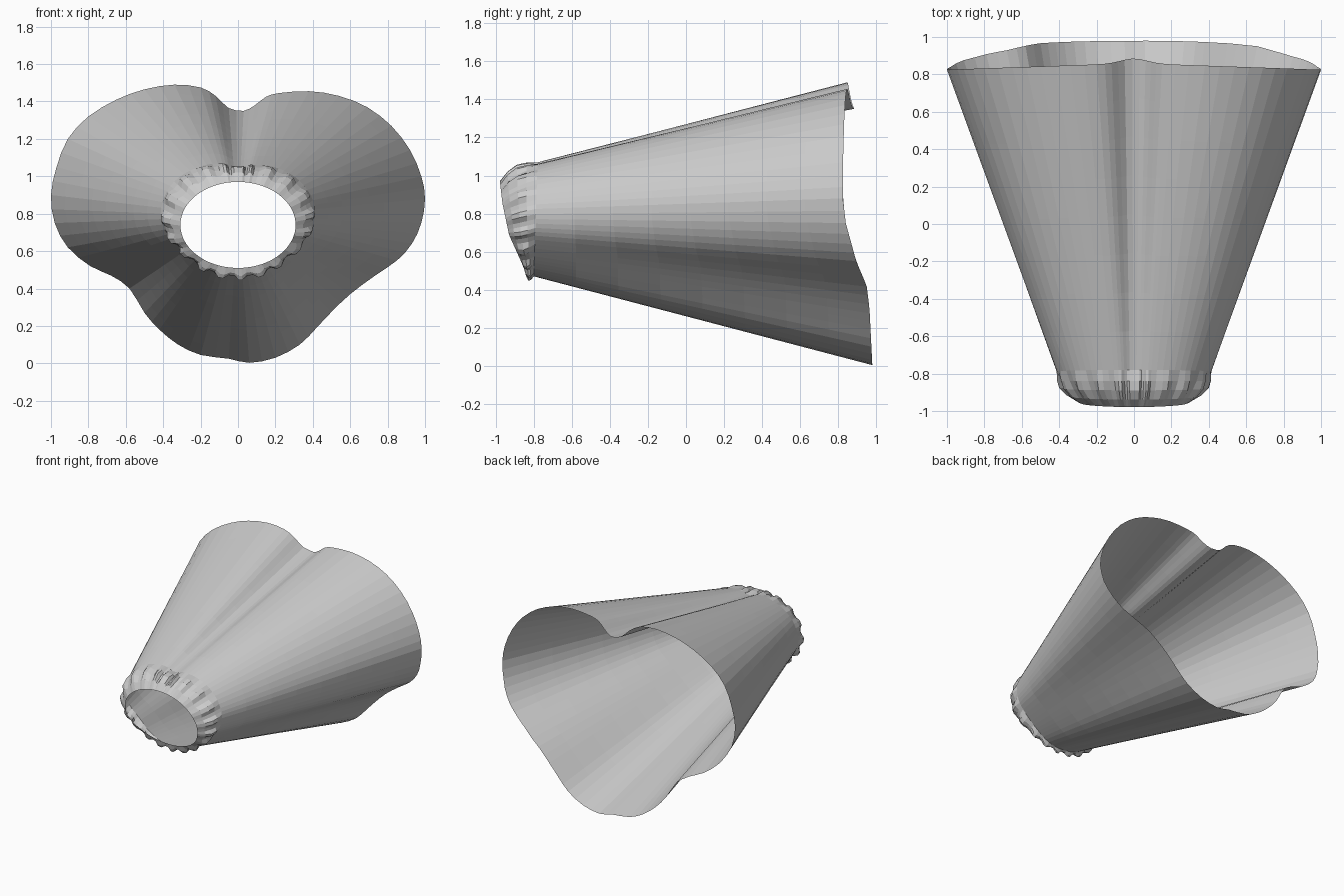
import bpy, bmesh, math

if "Cube" in bpy.data.objects:
    bpy.data.objects.remove(bpy.data.objects["Cube"])

# Lobed outline of the wide rim (x, z), seen from the front, clockwise from the top notch
RIM = [(.03, 1.35), (.09, 1.38), (.15, 1.425), (.22, 1.445), (.38, 1.455), (.54, 1.43),
       (.69, 1.37), (.82, 1.27), (.92, 1.14), (.98, 1.0), (1, .88), (.98, .75), (.93, .64),
       (.85, .55), (.72, .46), (.60, .37), (.50, .275), (.42, .19), (.33, .10), (.20, .03),
       (.06, .003), (-.05, .025), (-.20, .045), (-.32, .10), (-.42, .18), (-.50, .27),
       (-.58, .40), (-.68, .47), (-.79, .52), (-.91, .62), (-.98, .75), (-1, .90),
       (-.97, 1.05), (-.91, 1.20), (-.80, 1.32), (-.65, 1.41), (-.50, 1.465), (-.34, 1.49),
       (-.20, 1.475), (-.12, 1.43), (-.05, 1.365)]
RIM_Y = [(0, .98), (.30, .965), (.42, .95), (.55, .895), (.75, .84), (.88, .825), (2, .825)]
CUFF_Y = [(.4, -.80), (.5, -.85), (.68, -.93), (.85, -.965), (.98, -.98)]


def lookup(table, v):
    for (a, p), (b, q) in zip(table, table[1:]):
        if v <= b:
            return p + (q - p) * max(0, v - a) / (b - a)
    return table[-1][1]


def smooth_loop(pts):
    """Insert one spline midpoint between neighbours."""
    out, n = [], len(pts)
    for i in range(n):
        a, b, c, d = (pts[(i + k) % n] for k in (-1, 0, 1, 2))
        out.append(b)
        out.append(tuple((9 * (b[k] + c[k]) - a[k] - d[k]) / 16 for k in (0, 1)))
    return out


def rim_y(x, z):
    y = lookup(RIM_Y, z)
    if z > .88:
        y += .035 * (1 - abs(x)) * min(1, (z - .88) / .3) + .025 * math.exp(-(x / .1) ** 2)
    return y


def column(i, x, z):
    """Points of one lengthwise strip, from the wide rim to the narrow opening."""
    u, w = x, (z - .76) / .73
    r = math.hypot(u, w)
    u, w = u / r, w / r
    lobe = 1 + .5 * (r - 1)
    rim = (x, rim_y(x, z), z)
    neck = (.415 * u * lobe, -.79 + .01 * w, .775 + .30 * w * lobe)
    pts = [tuple(rim[k] + (neck[k] - rim[k]) * t / 8 for k in range(3)) for t in range(9)]
    # gathered cuff with small tucks, tightening to the opening
    end = (.308 * u, lookup(CUFF_Y, .735 + .235 * w), .74 + .23 * w)
    tuck = .014 if i % 4 < 2 else -.010
    for t, bulge, ripple in ((.3, .022, .6), (.55, .032, 1), (.8, .026, .6), (1, 0, 0)):
        f = bulge + tuck * ripple
        pts.append((neck[0] + (end[0] - neck[0]) * t + u * f,
                    neck[1] + (end[1] - neck[1]) * t,
                    neck[2] + (end[2] - neck[2]) * t + w * f))
    return pts


# Flared, open-ended fabric tube
bm = bmesh.new()
cols = [[bm.verts.new(p) for p in column(i, x, z)] for i, (x, z) in enumerate(smooth_loop(RIM))]
for i, a in enumerate(cols):
    b = cols[(i + 1) % len(cols)]
    for j in range(len(a) - 1):
        bm.faces.new((a[j], a[j + 1], b[j + 1], b[j]))
bm.normal_update()
# point the faces away from the tube's axis
if sum(f.normal.x * f.calc_center_median().x for f in bm.faces) < 0:
    bmesh.ops.reverse_faces(bm, faces=bm.faces[:])
mesh = bpy.data.meshes.new("flared_sleeve")
bm.to_mesh(mesh)
bm.free()
sleeve = bpy.data.objects.new("flared_sleeve", mesh)
bpy.context.collection.objects.link(sleeve)
